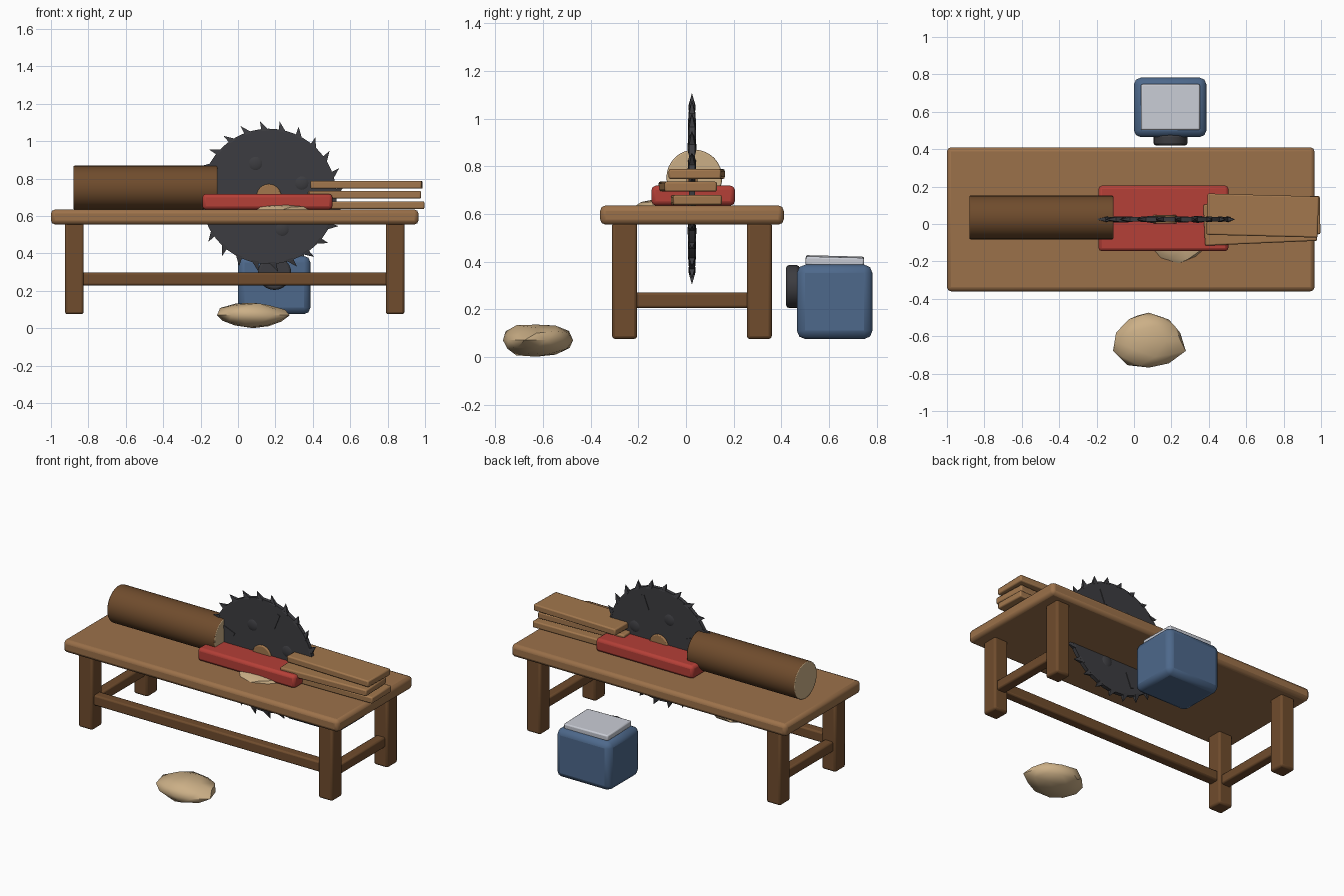
import bpy, bmesh, math, random
from mathutils import Vector, Matrix

if "Cube" in bpy.data.objects:
    bpy.data.objects.remove(bpy.data.objects["Cube"])

random.seed(4)


def mat(name, col):
    m = bpy.data.materials.new(name)
    m.diffuse_color = (*col, 1)
    m.use_nodes = True
    m.node_tree.nodes["Principled BSDF"].inputs["Base Color"].default_value = m.diffuse_color
    return m


TOP = mat("table wood", (0.33, 0.165, 0.068))
DARK = mat("dark wood", (0.16, 0.072, 0.026))
PLANK = mat("plank wood", (0.36, 0.185, 0.075))
STEEL = mat("dark steel", (0.046, 0.046, 0.052))
RED = mat("red paint", (0.46, 0.05, 0.038))
TAN = mat("sawdust", (0.60, 0.43, 0.24))
BLUE = mat("blue paint", (0.075, 0.14, 0.26))
GREY = mat("light metal", (0.58, 0.60, 0.66))


def finish(bm, name, *mats):
    bmesh.ops.recalc_face_normals(bm, faces=bm.faces)
    me = bpy.data.meshes.new(name)
    bm.to_mesh(me)
    bm.free()
    ob = bpy.data.objects.new(name, me)
    bpy.context.collection.objects.link(ob)
    for m in mats:
        me.materials.append(m)
    return ob


def smooth(ob, angle=35):
    bpy.ops.object.select_all(action='DESELECT')
    ob.select_set(True)
    bpy.context.view_layer.objects.active = ob
    bpy.ops.object.shade_smooth_by_angle(angle=math.radians(angle))


def bevel(ob, width, segs=2):
    b = ob.modifiers.new("bevel", 'BEVEL')
    b.width, b.segments, b.limit_method = width, segs, 'ANGLE'


def box(name, x, y, z, m, bev=0.01, rot=(0, 0, 0)):
    """Bevelled box given by its extents on each axis."""
    bm = bmesh.new()
    bmesh.ops.create_cube(bm, size=1)
    bmesh.ops.scale(bm, verts=bm.verts, vec=(x[1] - x[0], y[1] - y[0], z[1] - z[0]))
    ob = finish(bm, name, m)
    ob.location = (sum(x) / 2, sum(y) / 2, sum(z) / 2)
    ob.rotation_euler = [math.radians(a) for a in rot]
    bevel(ob, bev)
    smooth(ob)
    return ob


def cylinder(name, c, r, length, axis, mats, sides=32, bev=0.0):
    """Cylinder along x or y; a second material goes on the end caps."""
    bm = bmesh.new()
    bmesh.ops.create_cone(bm, cap_ends=True, segments=sides, radius1=r, radius2=r, depth=length)
    for f in bm.faces:
        f.material_index = 1 if len(mats) > 1 and abs(f.normal.z) > 0.9 else 0
    turn = Matrix.Rotation(math.pi / 2, 3, 'Y' if axis == 'x' else 'X')
    bmesh.ops.rotate(bm, verts=bm.verts, matrix=turn)
    ob = finish(bm, name, *mats)
    ob.location = c
    if bev:
        bevel(ob, bev)
    smooth(ob)
    return ob


def pile(name, c, size, jitter, angle):
    """Lumpy flattened heap."""
    bm = bmesh.new()
    bmesh.ops.create_icosphere(bm, subdivisions=2, radius=1)
    for v in bm.verts:
        v.co *= 1 + random.uniform(-jitter, jitter)
    for i in range(3):
        k = max(abs(v.co[i]) for v in bm.verts)
        for v in bm.verts:
            v.co[i] *= size[i] / k
    ob = finish(bm, name, TAN)
    ob.location = c
    smooth(ob, angle)
    return ob


# Table: top, four legs, front and side rails
box("table_top", (-1.0, 0.965), (-0.36, 0.41), (0.555, 0.635), TOP, 0.022)
for sx, x in (("left", (-0.925, -0.825)), ("right", (0.79, 0.89))):
    for sy, y in (("front", (-0.31, -0.205)), ("back", (0.255, 0.36))):
        box(f"{sy}_{sx}_leg", x, y, (0.075, 0.565), DARK, 0.013)
    xm = sum(x) / 2
    box(f"{sx}_side_rail", (xm - 0.032, xm + 0.032), (-0.22, 0.27), (0.205, 0.27), DARK)
box("front_rail", (-0.84, 0.81), (-0.29, -0.225), (0.23, 0.297), DARK)

# Saw blade with slanted teeth, raised bolts and slots
C = Vector((0.165, 0.025, 0.705))


def polar(a, r, y=0.0):
    return Vector((r * math.cos(a), y, r * math.sin(a)))


cylinder("saw_blade", C, 0.362, 0.024, 'y', (STEEL,), 48)
bm = bmesh.new()
for i in range(24):
    a = math.tau * i / 24 + 0.05
    base = [bm.verts.new(polar(a + d, 0.352, y))
            for d, y in ((-0.06, -0.014), (0.06, -0.014), (0.06, 0.014), (-0.06, 0.014))]
    tip = bm.verts.new(polar(a + 0.07, 0.405))
    bm.faces.new(base)
    for j in range(4):
        bm.faces.new((base[j], base[(j + 1) % 4], tip))
finish(bm, "saw_teeth", STEEL).location = C

bm = bmesh.new()
for i in range(4):
    a = math.radians(22 + 90 * i)
    m = Matrix.Translation(polar(a, 0.19)) @ Matrix.Diagonal((1, 0.4, 1, 1))
    bmesh.ops.create_uvsphere(bm, u_segments=16, v_segments=10, radius=0.047, matrix=m)
ob = finish(bm, "blade_bolts", STEEL)
ob.location = C
smooth(ob, 60)

bm = bmesh.new()
for i in range(4):
    a = math.radians(68 + 90 * i)
    m = (Matrix.Translation(polar(a, 0.265)) @ Matrix.Rotation(-a, 4, 'Y')
         @ Matrix.Diagonal((0.1, 0.032, 0.02, 1)))
    bmesh.ops.create_cube(bm, size=1, matrix=m)
finish(bm, "blade_slots", STEEL).location = C
cylinder("blade_hub", C, 0.066, 0.045, 'y', (PLANK,), 24, 0.006)

# Red saw bed
box("saw_bed", (-0.19, 0.505), (-0.145, 0.205), (0.635, 0.718), RED, 0.018)

# Log waiting to be cut
cylinder("log", (-0.495, 0.035, 0.752), 0.117, 0.77, 'x', (DARK, TAN), 32, 0.006)

# Stack of cut planks
box("bottom_plank", (0.38, 0.995), (-0.06, 0.145), (0.637, 0.679), PLANK, 0.008, (0, 0, 1))
box("middle_plank", (0.375, 0.975), (-0.103, 0.117), (0.693, 0.735), PLANK, 0.008, (0, 0, 2.5))
box("top_plank", (0.39, 0.985), (-0.065, 0.155), (0.746, 0.788), PLANK, 0.008, (0, 0, -1.5))

# Sawdust heaps on the table and on the ground
pile("table_sawdust", (0.24, -0.07, 0.635), (0.16, 0.14, 0.028), 0.06, 40)
pile("ground_sawdust", (0.08, -0.627, 0.07), (0.197, 0.153, 0.069), 0.1, 40)

# Motor box with lid and pulley
box("motor_box", (0.0, 0.387), (0.465, 0.782), (0.075, 0.387), BLUE, 0.035, )
box("motor_lid", (0.037, 0.352), (0.502, 0.747), (0.383, 0.421), GREY, 0.008, (-1.5, 1, 0))
cylinder("motor_pulley", (0.195, 0.448, 0.295), 0.09, 0.056, 'y', (STEEL,), 24, 0.012)
